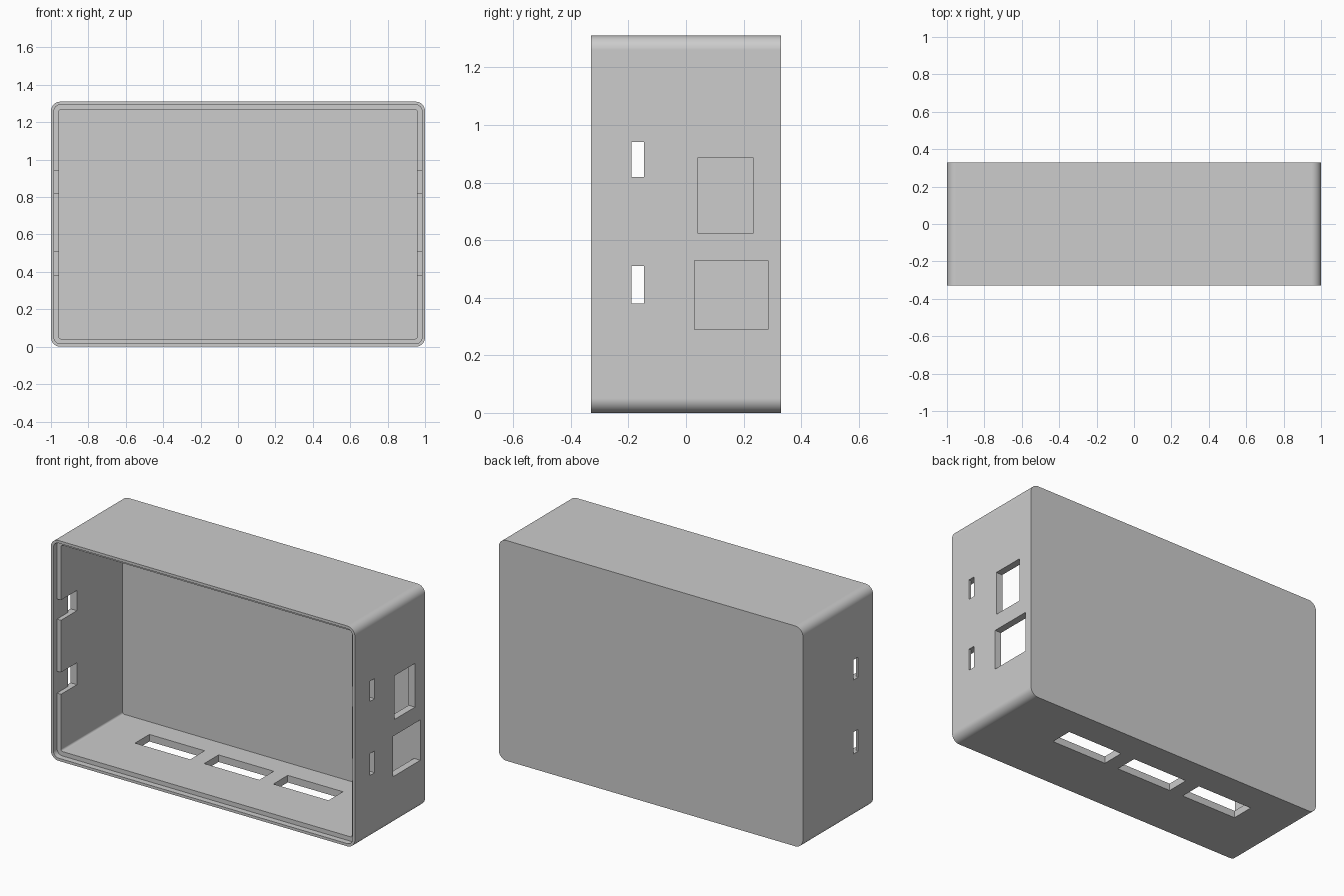
import bpy, bmesh, math

cube = bpy.data.objects.get("Cube")
if cube:
    bpy.data.objects.remove(cube, do_unlink=True)

WIDTH, DEPTH, HEIGHT = 2.0, 0.66, 1.31
WALL, LIP = 0.042, 0.016
FRONT, BACK = -DEPTH / 2, DEPTH / 2
OVER = 0.05                      # overshoot of the cutters

grey = bpy.data.materials.new("light grey plastic")
grey.use_nodes = True
colour = (0.604, 0.604, 0.604, 1)
grey.diffuse_color = colour
grey.node_tree.nodes["Principled BSDF"].inputs["Base Color"].default_value = colour


def make_object(name, bm):
    bmesh.ops.recalc_face_normals(bm, faces=bm.faces)
    mesh = bpy.data.meshes.new(name)
    bm.to_mesh(mesh)
    bm.free()
    mesh.materials.append(grey)
    obj = bpy.data.objects.new(name, mesh)
    bpy.context.collection.objects.link(obj)
    return obj


def rounded_block(name, inset, radius, y0, y1, steps=10):
    """Rounded rectangle in the xz plane, extruded along y."""
    bm = bmesh.new()
    half_x = WIDTH / 2 - inset - radius
    half_z = HEIGHT / 2 - inset - radius
    ring = []
    for corner, (sx, sz) in enumerate([(1, 1), (-1, 1), (-1, -1), (1, -1)]):
        for i in range(steps + 1):
            a = math.pi / 2 * (corner + i / steps)
            ring.append(bm.verts.new((sx * half_x + radius * math.cos(a), y0,
                                      HEIGHT / 2 + sz * half_z + radius * math.sin(a))))
    face = bm.faces.new(ring)
    moved = bmesh.ops.extrude_face_region(bm, geom=[face])["geom"]
    verts = [v for v in moved if isinstance(v, bmesh.types.BMVert)]
    bmesh.ops.translate(bm, verts=verts, vec=(0, y1 - y0, 0))
    if not face.is_valid or len(bm.faces) < len(ring) + 2:
        bm.faces.new(ring)
    return make_object(name, bm)


def box(name, xs, ys, zs):
    bm = bmesh.new()
    bmesh.ops.create_cube(bm, size=1)
    for v in bm.verts:
        for axis, (lo, hi) in enumerate((xs, ys, zs)):
            v.co[axis] = lo if v.co[axis] < 0 else hi
    return make_object(name, bm)


def cut(body, cutter):
    cutter.hide_render = True
    mod = body.modifiers.new("cut", "BOOLEAN")
    mod.operation, mod.solver, mod.object = "DIFFERENCE", "EXACT", cutter
    bpy.context.view_layer.objects.active = body
    bpy.ops.object.modifier_apply(modifier=mod.name)
    bpy.data.objects.remove(cutter, do_unlink=True)


# Shell, hollow and open at the front, with a stepped lip
shell = rounded_block("enclosure_shell", 0, 0.05, FRONT, BACK)
cut(shell, rounded_block("cavity", WALL, 0.012, FRONT - OVER, BACK - WALL - 0.003))
cut(shell, rounded_block("lip_step", LIP, 0.035, FRONT - OVER, FRONT + 0.035))

# Clip notches inside both side walls, each with a through slot
for z0, z1 in ((0.38, 0.51), (0.82, 0.94)):
    reach = WIDTH / 2 - LIP
    cut(shell, box("clip_notch", (-reach, reach), (FRONT - OVER, -0.145), (z0, z1)))
    cut(shell, box("clip_slot", (-1 - OVER, 1 + OVER), (-0.19, -0.145), (z0, z1)))

# Two square ports in one side wall
for ys, zs in (((0.03, 0.285), (0.29, 0.53)), ((0.04, 0.235), (0.625, 0.885))):
    cut(shell, box("side_port", (0.9, 1 + OVER), ys, zs))

# Three oblong ports in the floor
for i in range(3):
    x0 = -0.69 + 0.455 * i
    cut(shell, box("floor_port", (x0, x0 + 0.363), (0.018, 0.153), (-OVER, 0.1)))

# Smooth the rounded corners and keep the walls flat
bpy.ops.object.select_all(action="DESELECT")
shell.select_set(True)
bpy.context.view_layer.objects.active = shell
bpy.ops.object.shade_smooth_by_angle(angle=math.radians(30))
weighted = shell.modifiers.new("flat walls", "WEIGHTED_NORMAL")
weighted.keep_sharp = True
